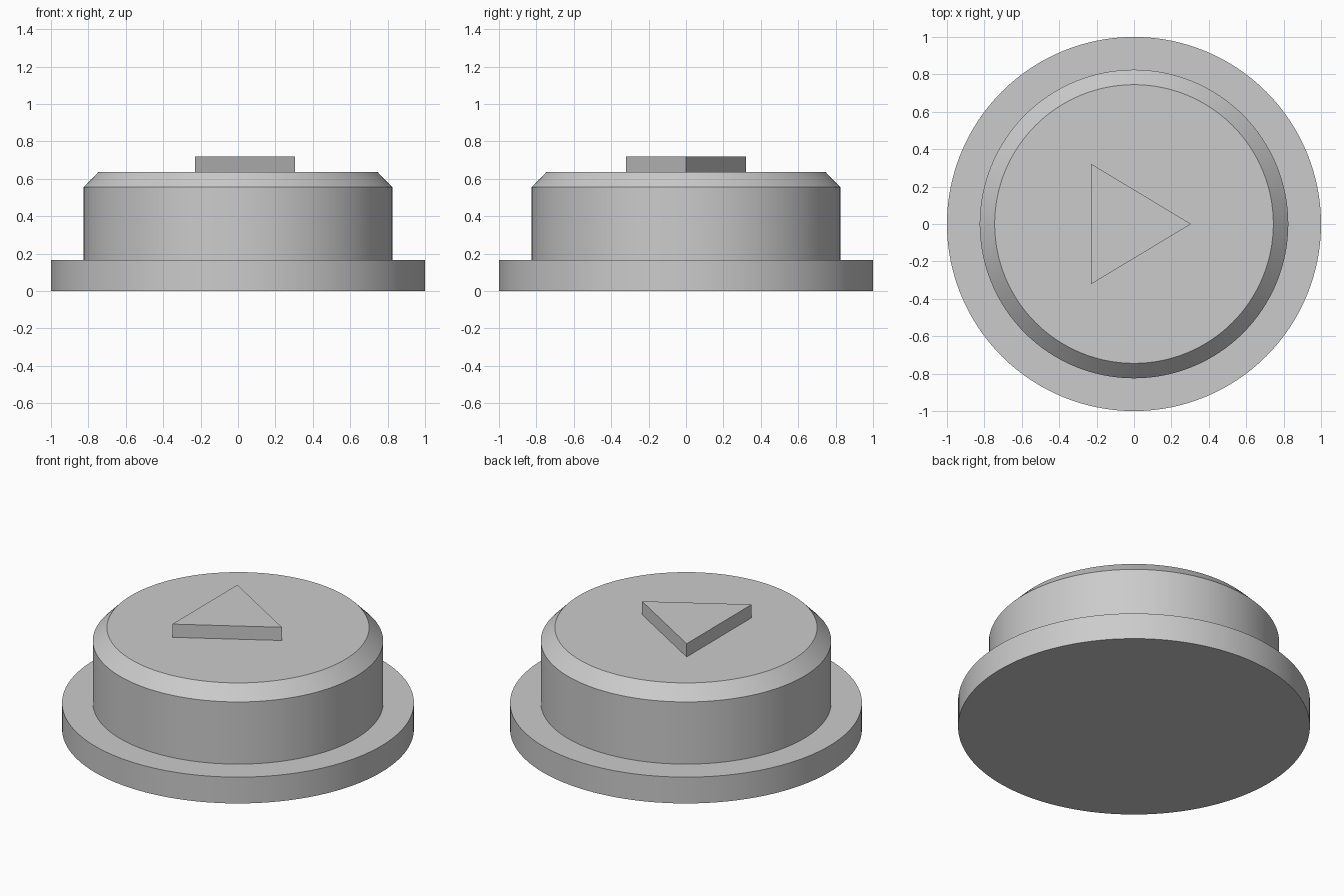
import bpy, bmesh, math

if "Cube" in bpy.data.objects:
    bpy.data.objects.remove(bpy.data.objects["Cube"], do_unlink=True)

# Single grey plastic colour
grey = bpy.data.materials.new("grey plastic")
grey.use_nodes = True
colour = (0.6, 0.6, 0.6, 1)
grey.diffuse_color = colour
grey.node_tree.nodes["Principled BSDF"].inputs["Base Color"].default_value = colour


def finish(name, bm):
    bmesh.ops.recalc_face_normals(bm, faces=bm.faces)
    mesh = bpy.data.meshes.new(name)
    bm.to_mesh(mesh)
    bm.free()
    mesh.materials.append(grey)
    obj = bpy.data.objects.new(name, mesh)
    bpy.context.collection.objects.link(obj)
    bpy.ops.object.select_all(action='DESELECT')
    obj.select_set(True)
    bpy.context.view_layer.objects.active = obj
    bpy.ops.object.shade_smooth_by_angle(angle=math.radians(30))
    return obj


def lathe(name, profile, sides=128):
    """Stack rings of (radius, height) and cap the bottom and top."""
    bm = bmesh.new()
    rings = []
    for radius, z in profile:
        ring = bmesh.ops.create_circle(bm, segments=sides, radius=radius)["verts"]
        for v in ring:
            v.co.z = z
        rings.append(ring)
    for low, high in zip(rings, rings[1:]):
        for i in range(sides):
            j = (i + 1) % sides
            bm.faces.new((low[i], low[j], high[j], high[i]))
    bm.faces.new(rings[0])
    bm.faces.new(rings[-1])
    return finish(name, bm)


def prism(name, outline, bottom, top):
    """Extrude a flat outline straight up."""
    bm = bmesh.new()
    face = bm.faces.new([bm.verts.new((x, y, bottom)) for x, y in outline])
    raised = bmesh.ops.extrude_face_region(bm, geom=[face], use_keep_orig=True)["geom"]
    for v in raised:
        if isinstance(v, bmesh.types.BMVert):
            v.co.z = top
    return finish(name, bm)


# Flange and chamfered button body, one continuous turned shape
lathe("button_body", [(1, 0), (1, 0.165), (0.825, 0.165),
                      (0.825, 0.555), (0.745, 0.637)])

# Raised triangle on the cap
prism("raised_triangle", [(-0.23, -0.322), (0.305, 0), (-0.23, 0.322)], 0.637, 0.72)
